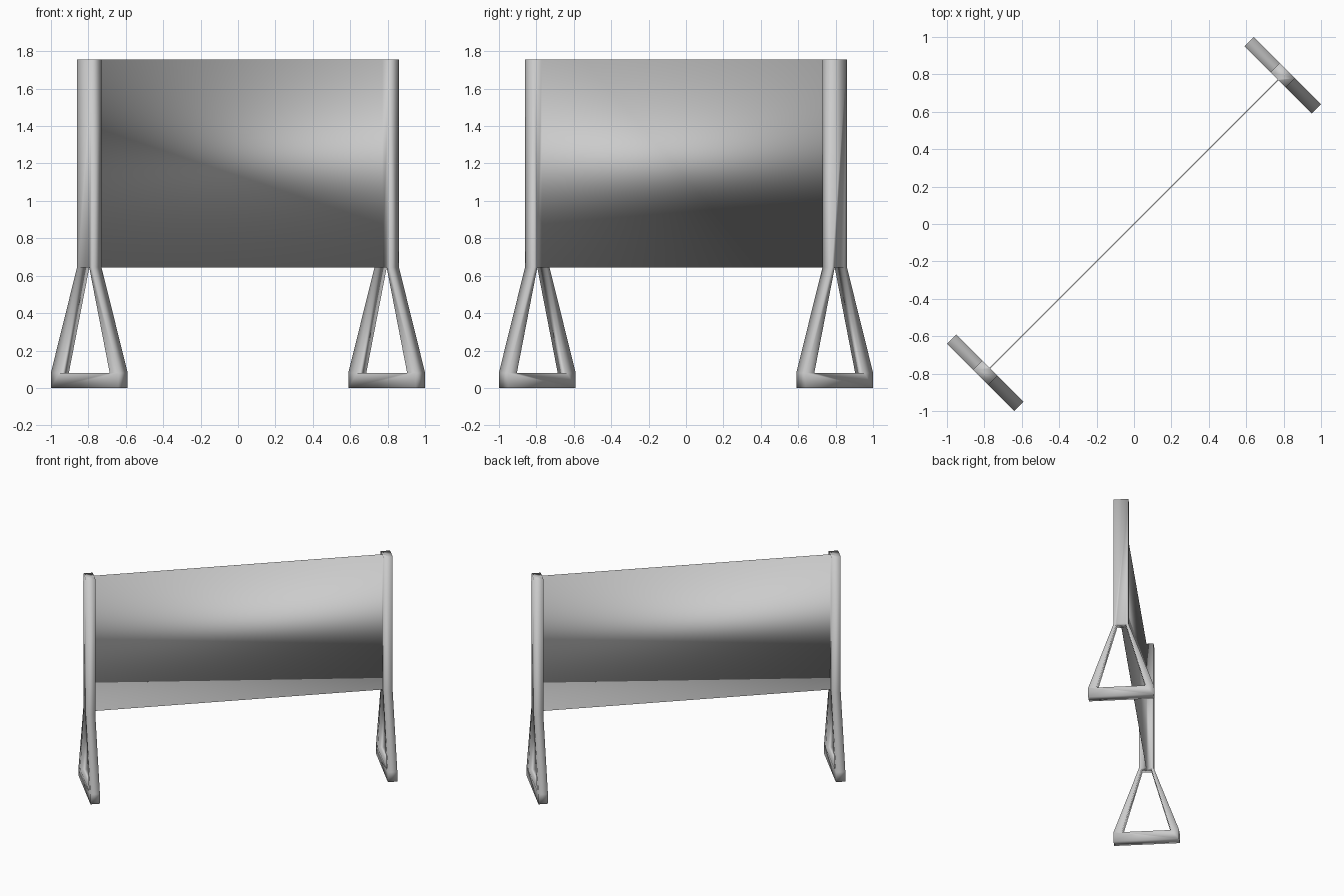
import bpy, bmesh, math
from mathutils import Matrix

if "Cube" in bpy.data.objects:
    bpy.data.objects.remove(bpy.data.objects["Cube"])

END_IN, END_OUT = 1.089, 1.160             # inner and outer face of each support
TOP, KNEE, BAR = 1.755, 0.645, 0.08        # heights
T = 0.002                                  # half thickness of the panel

# flat support profile (across, height): post, two splayed legs, floor bar;
# m n o q outline where the panel joins the post
POINTS = {'a': (-0.255, 0), 'b': (0.255, 0), 'c': (0.255, BAR), 'd': (0.19, BAR),
          'e': (-0.19, BAR), 'f': (-0.255, BAR), 'g': (-0.057, KNEE), 'h': (-0.035, KNEE),
          'i': (0.035, KNEE), 'j': (0.057, KNEE), 'k': (0.057, TOP), 'l': (-0.057, TOP),
          'm': (-T, KNEE), 'n': (T, KNEE), 'o': (T, TOP), 'q': (-T, TOP)}
LOOPS = ('abcdef', 'fehg', 'dcji', 'ghmql', 'nijko', 'mnoq')


def support(bm, side):
    """Adds one end support and returns the four corners the panel joins."""
    v = {k: bm.verts.new((side * END_IN, y, z)) for k, (y, z) in POINTS.items()}
    faces = [bm.faces.new([v[k] for k in loop]) for loop in LOOPS]
    ext = bmesh.ops.extrude_face_region(bm, geom=faces, use_keep_orig=True)
    moved = [g for g in ext['geom'] if isinstance(g, bmesh.types.BMVert)]
    bmesh.ops.translate(bm, verts=moved, vec=(side * (END_OUT - END_IN), 0, 0))
    # the outer face stays plain: remove the panel outline there
    mids = [p for p in moved if abs(p.co.y) < 2 * T]
    edges = {e for p in mids for e in p.link_edges
             if all(abs(w.co.y) < 2 * T for w in e.verts)
             and abs(e.verts[0].co.y - e.verts[1].co.y) < T}
    bmesh.ops.dissolve_edges(bm, edges=list(edges), use_verts=True)
    # open the inner face where the panel enters
    bmesh.ops.delete(bm, geom=[faces[-1]], context='FACES_ONLY')
    return [v[k] for k in 'mnoq']


bm = bmesh.new()
right = support(bm, 1)
left = support(bm, -1)

# thin panel welded between the two posts
for i in range(4):
    j = (i + 1) % 4
    bm.faces.new((right[i], right[j], left[j], left[i]))

bmesh.ops.recalc_face_normals(bm, faces=bm.faces)
for f in bm.faces:
    f.smooth = True
bm.transform(Matrix.Rotation(math.radians(45), 4, 'Z'))   # stands on the diagonal

me = bpy.data.meshes.new('barrier_panel_with_supports')
bm.to_mesh(me)
bm.free()
ob = bpy.data.objects.new('barrier_panel_with_supports', me)
bpy.context.collection.objects.link(ob)
